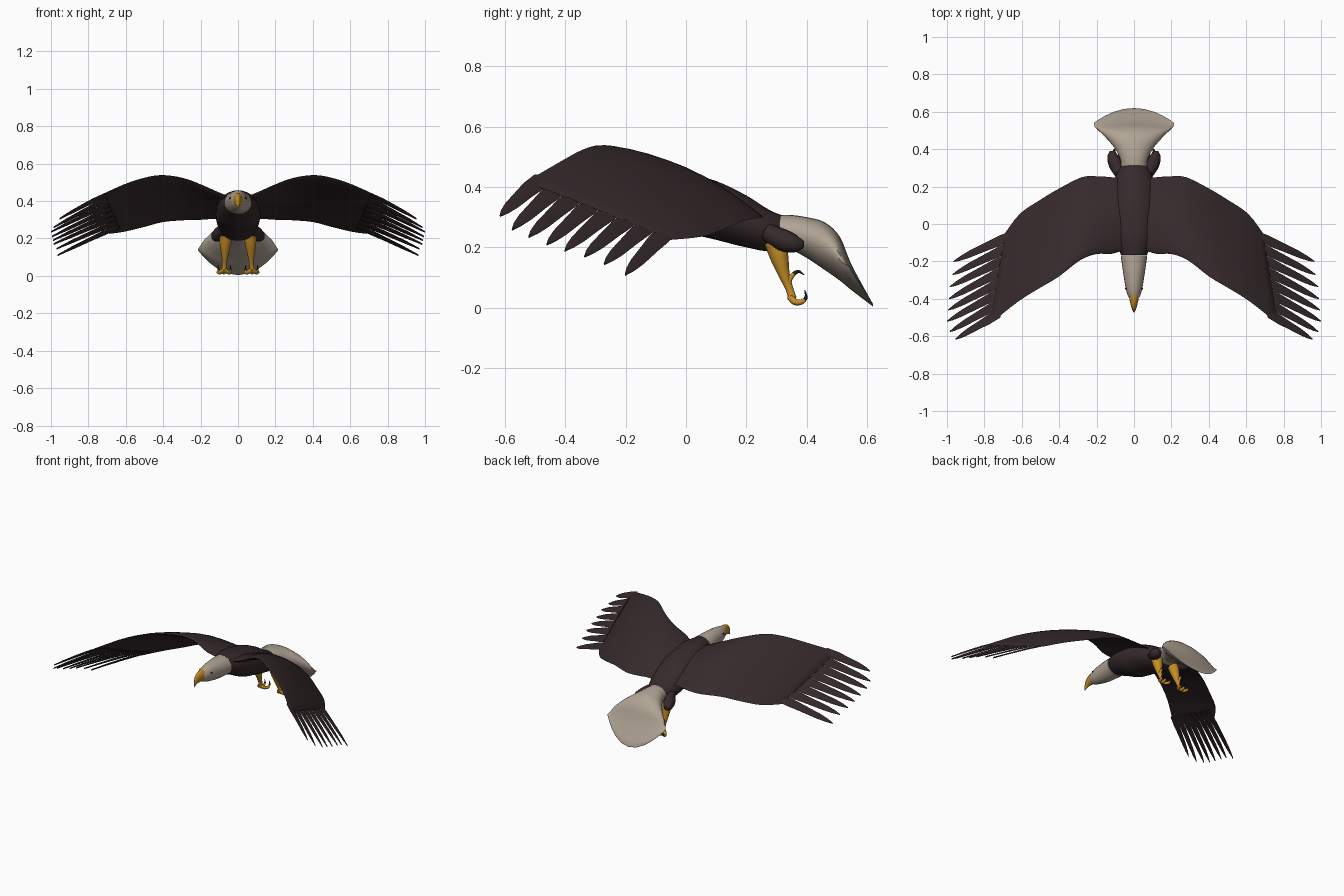
import bpy, bmesh, math
from mathutils import Vector as V

if "Cube" in bpy.data.objects:
    bpy.data.objects.remove(bpy.data.objects["Cube"])


def material(name, rgb):
    m = bpy.data.materials.new(name)
    m.diffuse_color = (*rgb, 1)
    m.use_nodes = True
    m.node_tree.nodes["Principled BSDF"].inputs["Base Color"].default_value = m.diffuse_color
    return m


BROWN = material("dark brown plumage", (0.036, 0.022, 0.024))
WHITE = material("off white plumage", (0.44, 0.37, 0.30))
YELLOW = material("beak yellow", (0.55, 0.27, 0.02))
BLACK = material("talon black", (0.012, 0.01, 0.01))


def smooth_table(rows, n=4):
    """Catmull-Rom interpolation between rows of numbers."""
    out = []
    for i in range(len(rows) - 1):
        p0, p1 = rows[max(i - 1, 0)], rows[i]
        p2, p3 = rows[i + 1], rows[min(i + 2, len(rows) - 1)]
        for k in range(n):
            t = k / n
            out.append([0.5 * (2 * b + (c - a) * t + (2 * a - 5 * b + 4 * c - d) * t * t
                               + (3 * b - a - 3 * c + d) * t ** 3)
                        for a, b, c, d in zip(p0, p1, p2, p3)])
    return out + [list(rows[-1])]


def loft(name, rings, mat, angle=50):
    """Skin a list of closed rings and cap both ends."""
    bm = bmesh.new()
    vs = [[bm.verts.new(p) for p in r] for r in rings]
    n = len(rings[0])
    for a, b in zip(vs, vs[1:]):
        for j in range(n):
            bm.faces.new((a[j], a[(j + 1) % n], b[(j + 1) % n], b[j]))
    bm.faces.new(vs[0])
    bm.faces.new(vs[-1])
    bmesh.ops.recalc_face_normals(bm, faces=bm.faces)
    me = bpy.data.meshes.new(name)
    bm.to_mesh(me)
    bm.free()
    me.materials.append(mat)
    ob = bpy.data.objects.new(name, me)
    bpy.context.collection.objects.link(ob)
    bpy.ops.object.select_all(action='DESELECT')
    ob.select_set(True)
    bpy.context.view_layer.objects.active = ob
    bpy.ops.object.shade_smooth_by_angle(angle=math.radians(angle))
    return ob


def trunk(name, rows, mat, n=24):
    """Rows: y, half width, top z, bottom z, sweep of sides forward, rise of sides."""
    rings = []
    for y, w, top, bot, sweep, rise in smooth_table([tuple(r) + (0,) * (6 - len(r)) for r in rows]):
        ring = []
        for j in range(n):
            c, s = math.cos(2 * math.pi * j / n), math.sin(2 * math.pi * j / n)
            ring.append(V((w * c, y - sweep * c * c,
                           (top + bot) / 2 + rise * c * c + (top - bot) / 2 * s)))
        rings.append(ring)
    return loft(name, rings, mat)


def tube(name, rows, mat, n=10):
    """Rows: x, y, z, radius."""
    pts = smooth_table(rows)
    rings = []
    for i, p in enumerate(pts):
        d = (V(pts[min(i + 1, len(pts) - 1)][:3]) - V(pts[max(i - 1, 0)][:3])).normalized()
        a = d.orthogonal() if abs(d.x) > 0.9 else d.cross(V((1, 0, 0)))
        a.normalize()
        b = d.cross(a)
        rings.append([V(p[:3]) + p[3] * (a * math.cos(2 * math.pi * j / n)
                                         + b * math.sin(2 * math.pi * j / n)) for j in range(n)])
    return loft(name, rings, mat)


# Body, head, beak and tail along the y axis
trunk("body", [(-.165, .070, .455, .33), (-.08, .10, .458, .29), (0, .115, .445, .25),
               (.1, .12, .42, .225), (.2, .11, .372, .20), (.28, .088, .322, .188),
               (.345, .04, .298, .215)], BROWN)
trunk("head", [(-.168, .071, .456, .328), (-.22, .064, .458, .328), (-.28, .055, .458, .333),
               (-.34, .045, .453, .345), (-.385, .032, .443, .36), (-.405, .018, .43, .375)], WHITE)
trunk("beak", [(-.375, .028, .445, .364), (-.41, .023, .442, .37), (-.445, .014, .43, .368),
               (-.465, .007, .405, .358), (-.472, .002, .375, .352)], YELLOW)
trunk("tail", [(.29, .07, .305, .195), (.34, .072, .308, .195), (.40, .10, .30, .165),
               (.46, .145, .283, .125, .005, 0), (.51, .185, .235, .09, .015, .015),
               (.55, .21, .14, .057, .03, .05), (.62, .215, .012, .004, .08, .13)], WHITE)
for side in (-1, 1):
    tube("eye", [(side * .040, -.345, .415, .006), (side * .047, -.345, .416, .004)], BLACK)

# Wings: stations hold leading edge xyz, trailing edge xyz, half thickness
STATIONS = [(.03, -.13, .41, .03, .24, .30, .02), (.12, -.16, .445, .12, .25, .305, .024),
            (.20, -.16, .485, .20, .255, .30, .022), (.29, -.195, .52, .28, .25, .298, .018),
            (.40, -.28, .538, .40, .19, .288, .015), (.50, -.34, .525, .50, .13, .262, .013),
            (.62, -.415, .485, .61, .055, .236, .010), (.77, -.535, .415, .69, -.05, .225, .005)]
TIPS = [(.965, -.20, .11), (.97, -.27, .145), (.985, -.335, .17), (.99, -.40, .19),
        (.995, -.46, .21), (1, -.52, .235), (.985, -.575, .26), (.955, -.615, .305)]
UP = V((0, .4, .92))


def wing(side, n=24):
    rings = []
    for row in smooth_table(STATIONS, 3):
        le, te, th = V(row[:3]), V(row[3:6]), row[6]
        ring = []
        for j in range(n):
            a = 2 * math.pi * j / n
            s = (1 - math.cos(a)) / 2
            off = th * math.sin(a) * (1.25 - s) + th * 1.2 * math.sin(math.pi * s)
            p = le.lerp(te, s) + UP * off
            ring.append(V((p.x * side, p.y, p.z)))
        rings.append(ring)
    loft("wing", rings, BROWN)

    # Separate flight feathers fanned along the wing end
    le, te = V(STATIONS[-1][:3]), V(STATIONS[-1][3:6])
    chord = (le - te).normalized()
    for i, tip in enumerate(TIPS):
        tip = V(tip)
        root = te.lerp(le, (i + .5) / 8)
        start = root - (tip - root).normalized() * .07
        rings = []
        for t, w in ((0, .030), (.25, .033), (.45, .028), (.75, .022), (.9, .014), (1, .003)):
            c = start.lerp(tip, t) + UP * .004 * math.sin(math.pi * t)
            ring = [c + chord * w, c + UP * .005, c - chord * w, c - UP * .005]
            rings.append([V((p.x * side, p.y, p.z)) for p in ring])
        loft("flight_feather", rings, BROWN, 30)


def leg(side):
    def part(name, rows, mat):
        tube(name, [(side * x, y, z, r) for x, y, z, r in rows], mat)

    part("thigh", [(.075, .27, .25, .03), (.10, .32, .225, .036), (.115, .36, .212, .03),
                   (.118, .39, .21, .012)], BROWN)
    part("shank", [(.065, .295, .22, .036), (.068, .31, .165, .030), (.07, .325, .11, .019),
                   (.072, .342, .065, .013), (.075, .353, .03, .014)], YELLOW)
    # Three curled toes and one raised back toe, each ending in a talon
    for dx in (-.035, 0, .03):
        x = .075 + dx
        part("toe", [(.075, .347, .035, .012), (.075 + dx * .6, .36, .02, .011),
                     (x, .38, .018, .009), (x, .393, .026, .007)], YELLOW)
        part("talon", [(x, .391, .024, .007), (x, .398, .036, .005), (x, .394, .058, .001)], BLACK)
    part("back_toe", [(.073, .338, .07, .011), (.075, .344, .095, .009),
                      (.076, .358, .113, .007)], YELLOW)
    part("back_talon", [(.076, .356, .112, .007), (.076, .374, .120, .005),
                        (.076, .392, .108, .001)], BLACK)


for side in (-1, 1):
    wing(side)
    leg(side)
